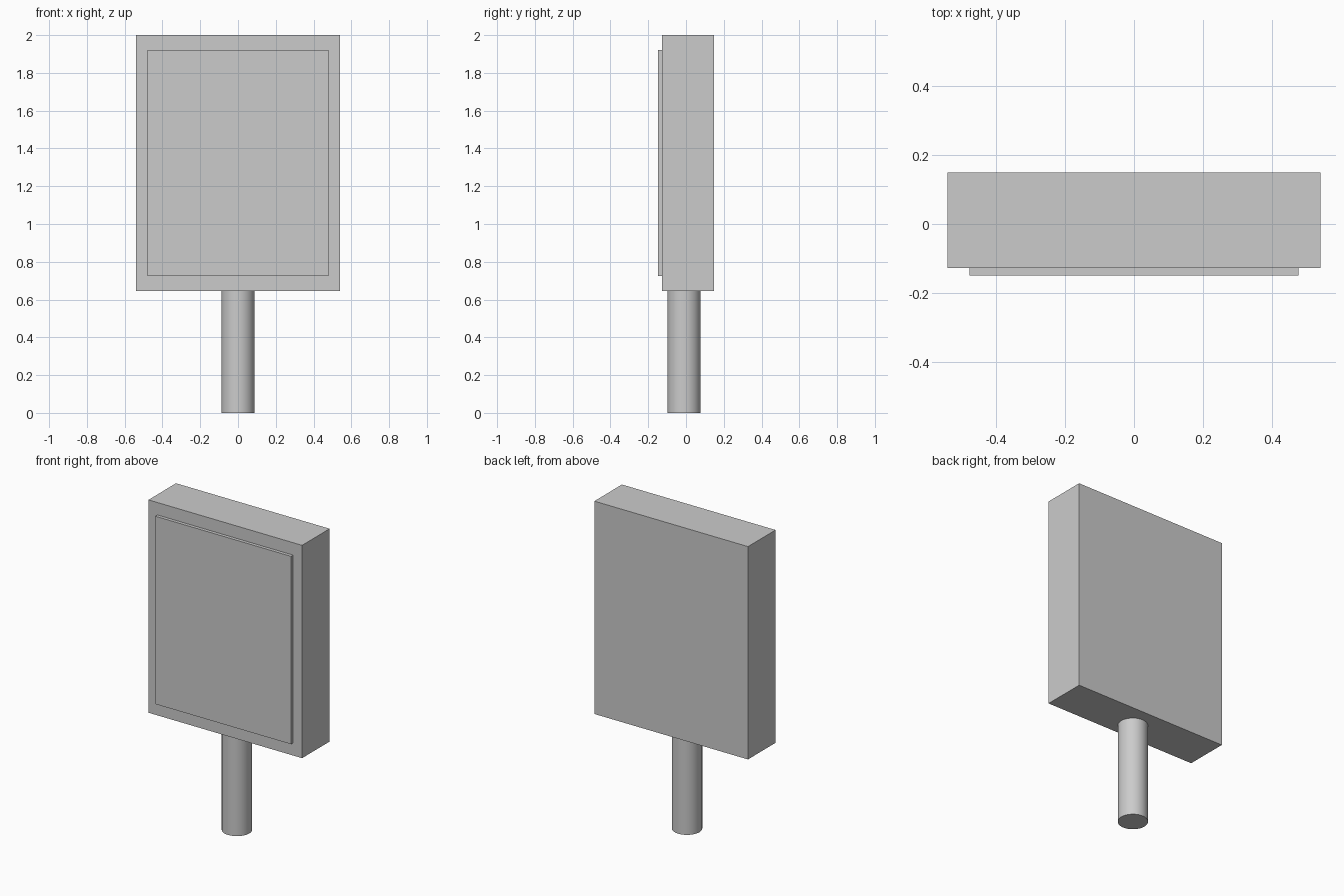
import bpy
import math

if "Cube" in bpy.data.objects:
    bpy.data.objects.remove(bpy.data.objects["Cube"])


def box(name, x, y, z):
    """Box from (min, max) ranges on each axis."""
    ranges = (x, y, z)
    bpy.ops.mesh.primitive_cube_add(size=1, location=[(a + b) / 2 for a, b in ranges])
    ob = bpy.context.object
    ob.name = name
    ob.scale = [b - a for a, b in ranges]
    bpy.ops.object.transform_apply(location=False, rotation=False, scale=True)
    return ob


BOTTOM = 0.645   # underside of the sign box
FRONT = -0.128   # front face of the sign box

# Sign box and the raised panel on its front
box("sign_box", (-0.541, 0.541), (FRONT, 0.149), (BOTTOM, 2.0))
box("front_panel", (-0.478, 0.478), (-0.149, FRONT), (0.725, 1.921))

# Round post, set slightly forward of the box centre
bpy.ops.mesh.primitive_cylinder_add(vertices=32, radius=0.088, depth=BOTTOM,
                                    location=(0, -0.0105, BOTTOM / 2))
post = bpy.context.object
post.name = "post"
bpy.ops.object.shade_smooth_by_angle(angle=math.radians(30))
